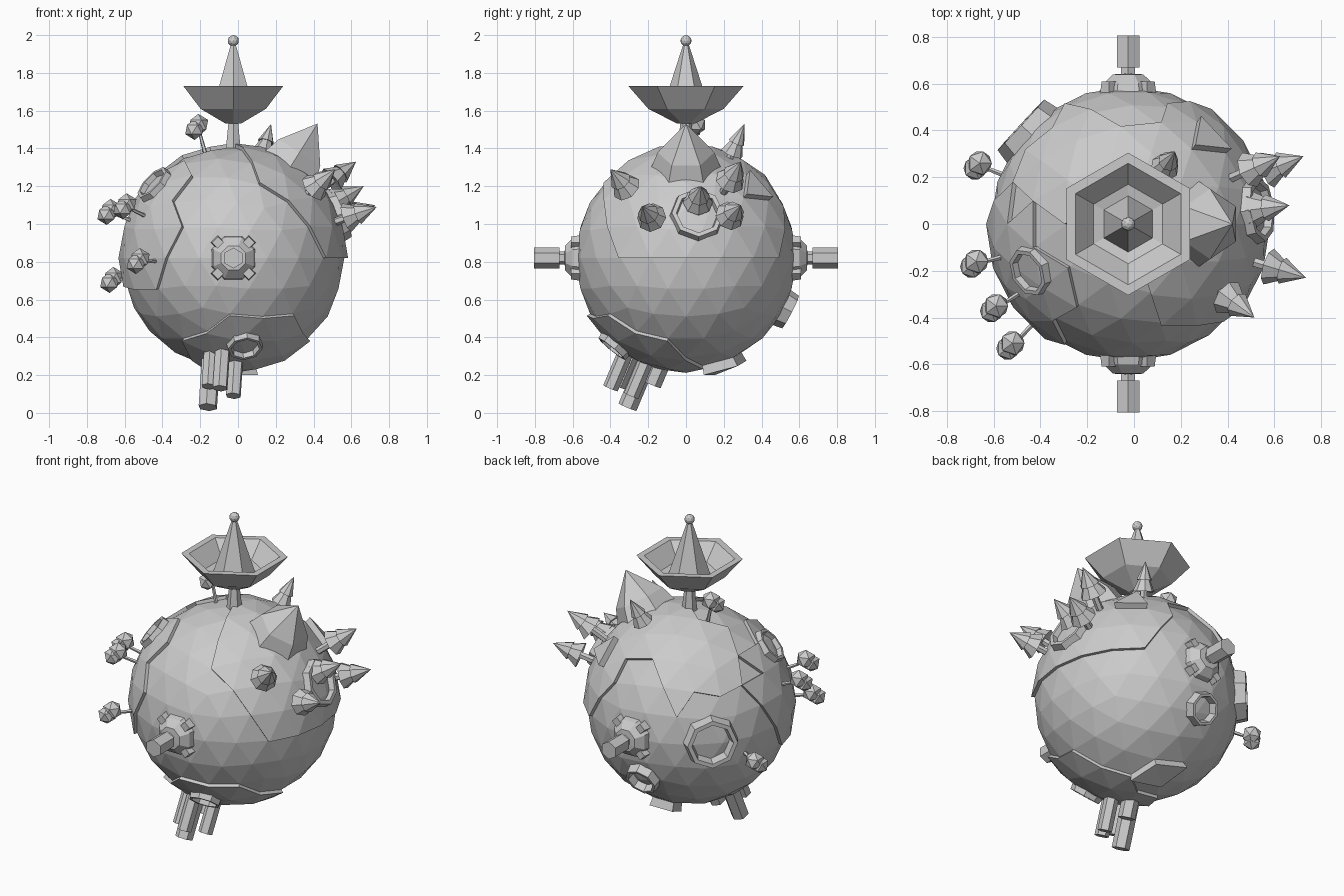
import bpy, bmesh, math
from mathutils import Vector

if "Cube" in bpy.data.objects:
    bpy.data.objects.remove(bpy.data.objects["Cube"])

C = Vector((-0.025, 0, 0.82))      # planet centre
OCEAN, LAND = 0.588, 0.608


def finish(name, bm):
    bmesh.ops.recalc_face_normals(bm, faces=bm.faces)
    me = bpy.data.meshes.new(name)
    bm.to_mesh(me)
    bm.free()
    ob = bpy.data.objects.new(name, me)
    bpy.context.collection.objects.link(ob)
    return ob


def frame(d):
    d = Vector(d).normalized()
    ref = Vector((0, 0, 1)) if abs(d.z) < 0.95 else Vector((0, 1, 0))
    u = (ref - d * ref.dot(d)).normalized()
    return d, u, d.cross(u)


def lathe(bm, profile, n, d, origin=C, phase=0.0, closed=False):
    """Turn (radius, height) points around direction d."""
    d, u, v = frame(d)
    rings = []
    for r, h in profile:
        if r == 0:
            rings.append([bm.verts.new(origin + d * h)])
        else:
            rings.append([bm.verts.new(origin + d * h + r * (
                u * math.cos(phase + 2 * math.pi * i / n) +
                v * math.sin(phase + 2 * math.pi * i / n))) for i in range(n)])
    pairs = list(zip(rings, rings[1:]))
    if closed:
        pairs.append((rings[-1], rings[0]))
    for a, b in pairs:
        for i in range(n):
            j = (i + 1) % n
            if len(a) == 1:
                bm.faces.new((a[0], b[i], b[j]))
            elif len(b) == 1:
                bm.faces.new((a[i], a[j], b[0]))
            else:
                bm.faces.new((a[i], a[j], b[j], b[i]))


def turned(name, profile, n, d, **kw):
    bm = bmesh.new()
    lathe(bm, profile, n, d, **kw)
    return finish(name, bm)


# Planet
bm = bmesh.new()
bmesh.ops.create_icosphere(bm, subdivisions=3, radius=OCEAN)
bmesh.ops.translate(bm, verts=bm.verts, vec=C)
finish("planet", bm)


# Raised land plates follow the planet's facets
def plate(name, top, test):
    bm = bmesh.new()
    bmesh.ops.create_icosphere(bm, subdivisions=3, radius=OCEAN - 0.01)
    away = [f for f in bm.faces if not test(f.calc_center_median().normalized())]
    bmesh.ops.delete(bm, geom=away, context='FACES')
    ext = bmesh.ops.extrude_face_region(bm, geom=bm.faces[:])
    for g in ext["geom"]:
        if isinstance(g, bmesh.types.BMVert):
            g.co = g.co.normalized() * top
    bmesh.ops.translate(bm, verts=bm.verts, vec=C)
    finish(name, bm)


def near(c, cos):
    c = Vector(c).normalized()
    return lambda p: p.dot(c) > cos


east = near((0.75, 0.1, 0.6), 0.58)
plate("east_land", LAND, lambda p: p.z > 0 and east(p))
plate("west_land", LAND, near((-0.85, -0.4, 0.3), 0.82))
plate("south_land", LAND, near((0.15, -0.5, -0.85), 0.85))
plate("north_land", LAND, near((-0.4, 0.5, 0.75), 0.9))
plate("rear_island", 0.645, near((0.57, 0.6, 0.57), 0.991))
plate("under_island", 0.64, near((0.1, 0.4, -0.92), 0.985))

# Antenna dish on the top pole
top = (0, 0, 1)
turned("dish_stem", [(0, 0.56), (0.045, 0.58), (0.028, 0.73), (0, 0.73)], 6, top)
turned("dish", [(0, 0.713), (0.05, 0.713), (0.2, 0.79), (0.305, 0.91),
                (0.26, 0.91), (0.17, 0.815), (0, 0.78)], 6, top)
turned("dish_spike", [(0, 0.78), (0.125, 0.79), (0.015, 1.13), (0, 1.13)], 6, top)
bm = bmesh.new()
bmesh.ops.create_icosphere(bm, subdivisions=2, radius=0.03)
bmesh.ops.translate(bm, verts=bm.verts, vec=(C.x, 0, 1.97))
finish("dish_tip", bm)

# Axle hubs on front and back
for s, side in ((-1, "front"), (1, "back")):
    d = (0, s, 0)
    turned(side + "_hub", [(0, 0.55), (0.125, 0.56), (0.115, 0.6), (0.07, 0.64),
                           (0, 0.645)], 8, d, phase=math.pi / 8)
    turned(side + "_axle", [(0, 0.62), (0.035, 0.62), (0.035, 0.67), (0.055, 0.67),
                            (0.055, 0.806), (0, 0.806)], 6, d)
    bm = bmesh.new()
    for k in range(4):
        a = math.pi / 4 + k * math.pi / 2
        p = C + Vector((0.115 * math.cos(a), 0, 0.115 * math.sin(a)))
        lathe(bm, [(0, 0.55), (0.04, 0.55), (0.032, 0.61), (0, 0.61)], 4, d,
              origin=p)
    finish(side + "_hub_tabs", bm)

# Mountain
turned("mountain", [(0, 0.55), (0.19, 0.55), (0.15, 0.66), (0, 0.84)], 6,
       (0.445, 0, 0.71), phase=math.pi / 6)

# Craters: direction and radius
craters = [((0.55, 0.06, 0.23), 0.15), ((-0.415, -0.2, 0.385), 0.115),
           ((-0.73, 0.675, 0.02), 0.16), ((-0.07, 0.88, -0.455), 0.105),
           ((0.1, -0.62, -0.76), 0.1)]
for i, (d, r) in enumerate(craters):
    base = math.sqrt(LAND ** 2 - r * r) - 0.03
    turned(f"crater_{i + 1}", [(r, base), (r * 0.92, 0.625), (r * 0.76, 0.625),
                               (r * 0.66, base)], 8, d, closed=True)

# Round trees: crown positions from the planet centre
crowns = [(-0.185, 0.04, 0.69), (-0.635, 0.25, -0.12), (-0.65, -0.17, 0.24),
          (-0.565, -0.36, 0.27), (-0.495, -0.52, -0.02)]
for i, p in enumerate(crowns):
    p = Vector(p)
    turned(f"round_tree_trunk_{i + 1}", [(0, 0.56), (0.012, 0.56), (0.008, p.length),
                                         (0, p.length)], 5, p)
    bm = bmesh.new()
    for off, r in (((0, 0.01, 0.015), 0.058), ((-0.02, -0.012, -0.01), 0.055)):
        new = bmesh.ops.create_icosphere(bm, subdivisions=1, radius=r)["verts"]
        bmesh.ops.translate(bm, verts=new, vec=C + p + Vector(off))
    finish(f"round_tree_crown_{i + 1}", bm)

# Pine trees: tip positions from the planet centre
tips = [(0.2, 0.31, 0.71), (0.54, -0.4, 0.47), (0.65, 0.29, 0.51),
        (0.75, 0.29, 0.28), (0.69, 0.08, 0.38), (0.76, -0.23, 0.27)]
for i, p in enumerate(tips):
    h = Vector(p).length
    k = 0.062 if i == 0 else 0.08
    turned(f"pine_trunk_{i + 1}", [(0, 0.56), (0.022, 0.56), (0.02, h - 0.1),
                                   (0, h - 0.1)], 6, p)
    bm = bmesh.new()
    lathe(bm, [(0, h - 0.165), (k, h - 0.175), (0, h - 0.03)], 8, p)
    lathe(bm, [(0, h - 0.1), (k * 0.72, h - 0.11), (0, h)], 8, p)
    finish(f"pine_crown_{i + 1}", bm)

# Crystal cluster underneath: tips from the planet centre
axis = Vector((-0.06, -0.38, -0.9)).normalized()
crystals = [((-0.135, -0.31, -0.79), 0.052, 0.36), ((-0.07, -0.4, -0.69), 0.042, 0.28),
            ((0.0, -0.29, -0.73), 0.042, 0.26), ((-0.07, -0.18, -0.67), 0.05, 0.2),
            ((-0.13, -0.36, -0.68), 0.04, 0.26)]
for i, (p, r, length) in enumerate(crystals):
    turned(f"crystal_{i + 1}", [(0, -length), (r, -length), (r, 0), (0, 0)],
           6, axis, origin=C + Vector(p))
